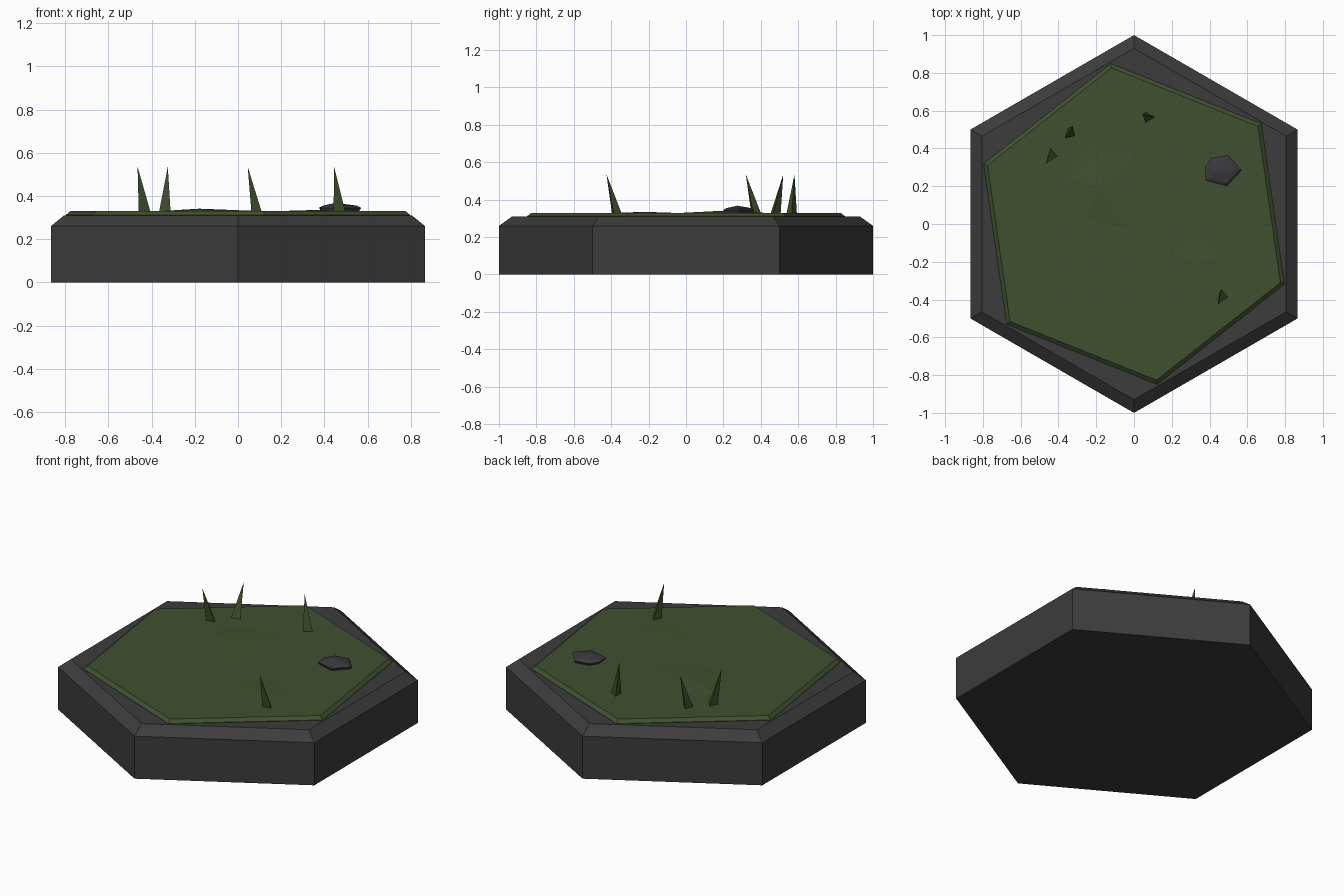
import bpy, bmesh
from math import sin, cos, radians

cube = bpy.data.objects.get("Cube")
if cube:
    bpy.data.objects.remove(cube)


def material(name, r, g, b):
    m = bpy.data.materials.new(name)
    m.use_nodes = True
    m.diffuse_color = (r, g, b, 1)
    m.node_tree.nodes["Principled BSDF"].inputs["Base Color"].default_value = (r, g, b, 1)
    return m


stone = material("dark stone", 0.045, 0.045, 0.046)
grass = material("moss green", 0.052, 0.08, 0.028)
rock = material("pebble grey", 0.042, 0.042, 0.046)


def ring(radius, z, turn=0, sides=6, centre=(0, 0)):
    angles = [radians(90 + turn + i * 360 / sides) for i in range(sides)]
    return [(centre[0] + radius * cos(a), centre[1] + radius * sin(a), z) for a in angles]


def loft(name, rings, mat, tip=None):
    """Skin stacked rings, closed by flat caps or by a fan to a tip."""
    bm = bmesh.new()
    loops = [[bm.verts.new(p) for p in r] for r in rings]
    n = len(loops[0])
    for low, high in zip(loops, loops[1:]):
        for i in range(n):
            j = (i + 1) % n
            bm.faces.new((low[i], low[j], high[j], high[i]))
    bm.faces.new(loops[0][::-1])
    if tip:
        apex = bm.verts.new(tip)
        for i in range(n):
            bm.faces.new((loops[-1][i], loops[-1][(i + 1) % n], apex))
    else:
        bm.faces.new(loops[-1])
    bmesh.ops.recalc_face_normals(bm, faces=bm.faces)
    mesh = bpy.data.meshes.new(name)
    bm.to_mesh(mesh)
    bm.free()
    mesh.materials.append(mat)
    obj = bpy.data.objects.new(name, mesh)
    bpy.context.collection.objects.link(obj)
    return obj


# Hexagonal stone slab with a chamfered top, and the turned grass sheet on it
loft("stone_base", [ring(1, 0), ring(1, 0.26), ring(0.93, 0.31)], stone)
loft("grass_sheet", [ring(0.858, 0.308, 8.2), ring(0.858, 0.312, 8.2),
                     ring(0.835, 0.33, 8.2)], grass)

# Very low swells in the grass
loft("grass_swell_back", [ring(0.27, 0.328, 20, 6, (-0.12, 0.2))], grass, (-0.18, 0.2, 0.341))
loft("grass_swell_front", [ring(0.2, 0.328, 0, 6, (0.3, -0.22))], grass, (0.36, -0.22, 0.335))

# Leaning three-sided grass blades: base centre, tip, turn
blades = [((-0.435, 0.37), (-0.465, 0.32), 10),
          ((-0.343, 0.475), (-0.325, 0.52), 15),
          ((0.078, 0.565), (0.045, 0.58), 30),
          ((0.467, -0.375), (0.445, -0.425), 10)]
for i, (base, tip, turn) in enumerate(blades):
    loft(f"grass_blade_{i + 1}", [ring(0.032, 0.325, turn, 3, base)], grass, (*tip, 0.535))

# Flat faceted pebble
outline = [(0.38, 0.23), (0.49, 0.2), (0.57, 0.285), (0.5, 0.365), (0.41, 0.35), (0.375, 0.3)]
centre = (0.475, 0.28)


def pebble_ring(scale, z):
    return [(centre[0] + (x - centre[0]) * scale, centre[1] + (y - centre[1]) * scale, z)
            for x, y in outline]


loft("pebble", [pebble_ring(0.85, 0.32), pebble_ring(1, 0.345), pebble_ring(0.8, 0.355)],
     rock, (0.45, 0.275, 0.368))
